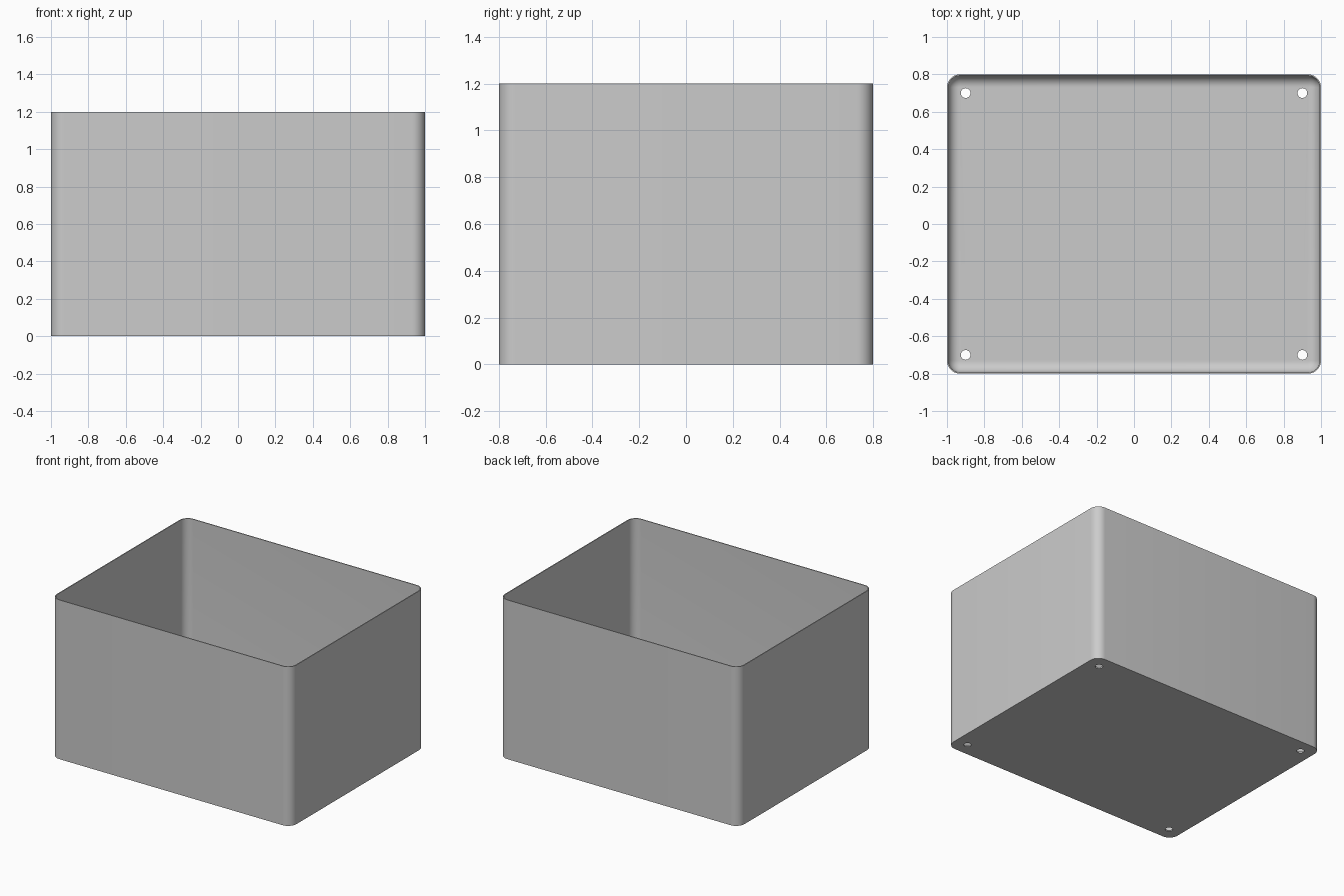
import bpy, bmesh
from math import sin, cos, pi

HALF_X, HALF_Y, HEIGHT = 1.0, 0.8, 1.2
CORNER, WALL, FLOOR, FILLET = 0.07, 0.007, 0.01, 0.06
STEPS = 10

old = bpy.data.objects.get("Cube")
if old:
    bpy.data.objects.remove(old, do_unlink=True)

grey = bpy.data.materials.new("plain grey")
grey.use_nodes = True
colour = (0.6, 0.6, 0.6, 1)
grey.diffuse_color = colour
grey.node_tree.nodes["Principled BSDF"].inputs["Base Color"].default_value = colour


def rounded_ring(bm, inset, z):
    """Rounded rectangle, shrunk evenly from the outer outline."""
    r = CORNER - inset
    verts = []
    for quarter, (sx, sy) in enumerate([(1, 1), (-1, 1), (-1, -1), (1, -1)]):
        for i in range(STEPS + 1):
            a = (quarter + i / STEPS) * pi / 2
            verts.append(bm.verts.new((sx * (HALF_X - CORNER) + r * cos(a),
                                       sy * (HALF_Y - CORNER) + r * sin(a), z)))
    return verts


# Open box: outer wall, rim, inner wall, curved foot of the wall, floor
levels = [(0, 0), (0, HEIGHT), (WALL, HEIGHT)]
for i in range(STEPS + 1):
    a = i / STEPS * pi / 2
    levels.append((WALL + FILLET * (1 - cos(a)), FLOOR + FILLET * (1 - sin(a))))

bm = bmesh.new()
rings = [rounded_ring(bm, *level) for level in levels]
for low, high in zip(rings, rings[1:]):
    for i in range(len(low)):
        j = (i + 1) % len(low)
        bm.faces.new((low[i], low[j], high[j], high[i]))
bm.faces.new(rings[0][::-1])
bm.faces.new(rings[-1])
bmesh.ops.recalc_face_normals(bm, faces=bm.faces)
mesh = bpy.data.meshes.new("open_box")
bm.to_mesh(mesh)
bm.free()
mesh.materials.append(grey)
box = bpy.data.objects.new("open_box", mesh)
bpy.context.collection.objects.link(box)

# Drain holes near the four floor corners
for sx in (-1, 1):
    for sy in (-1, 1):
        bpy.ops.mesh.primitive_cylinder_add(vertices=32, radius=0.026, depth=0.2,
                                            location=(sx * 0.9, sy * 0.7, 0))
        cutter = bpy.context.object
        cutter.name = "drain_hole_cutter"
        cutter.hide_render = True
        cutter.data.materials.append(grey)
        bpy.ops.object.select_all(action="DESELECT")
        box.select_set(True)
        bpy.context.view_layer.objects.active = box
        cut = box.modifiers.new("drain_hole", "BOOLEAN")
        cut.operation = "DIFFERENCE"
        cut.solver = "EXACT"
        cut.object = cutter
        bpy.ops.object.modifier_apply(modifier=cut.name)
        bpy.data.objects.remove(cutter, do_unlink=True)

bpy.ops.object.shade_smooth_by_angle(angle=pi / 6)
